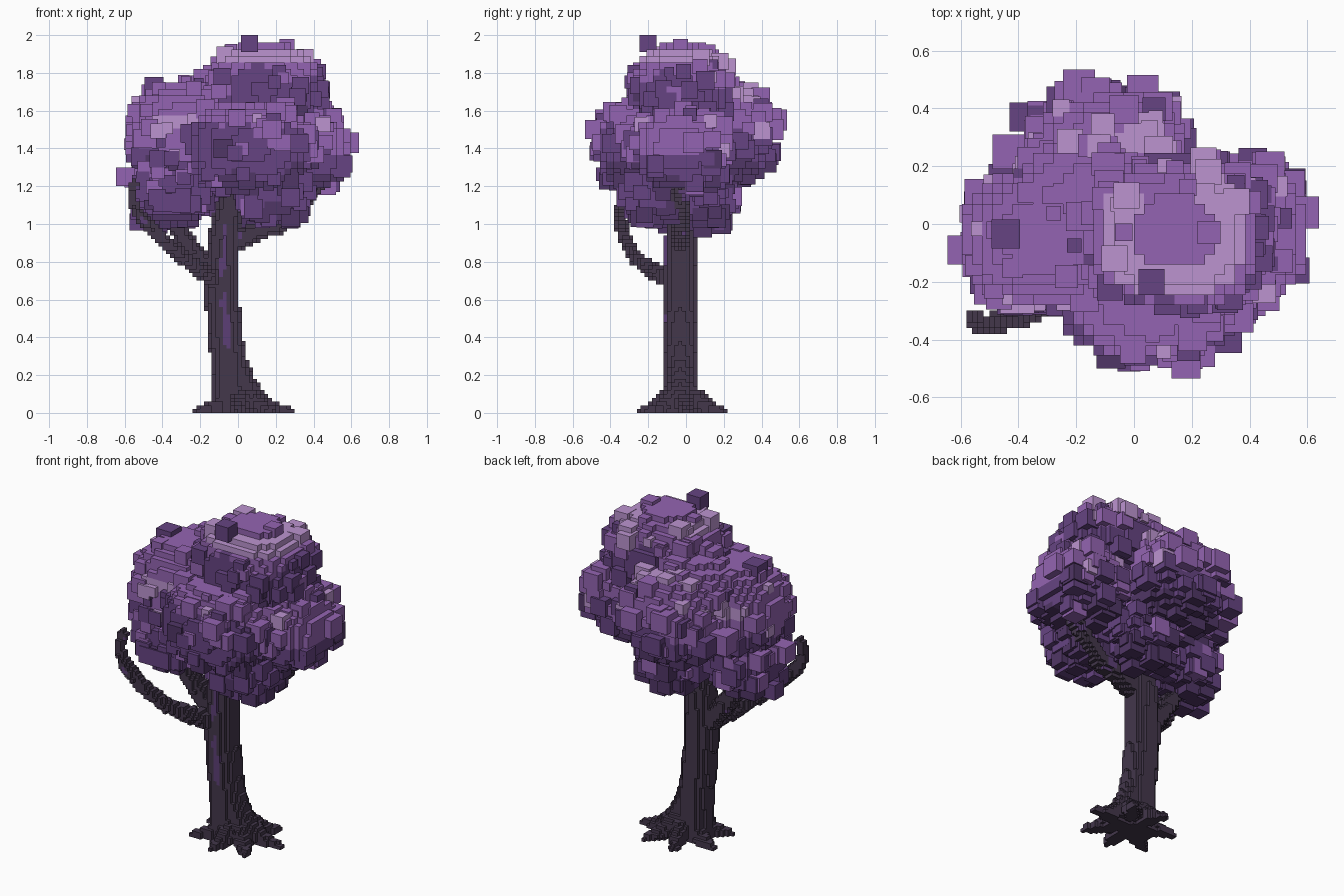
import bpy, math, random
from mathutils import Vector, noise

if "Cube" in bpy.data.objects:
    bpy.data.objects.remove(bpy.data.objects["Cube"])
rng = random.Random(11)


def material(name, hexcode):
    lin = []
    for i in (0, 2, 4):
        c = int(hexcode[i:i + 2], 16) / 255
        lin.append(c / 12.92 if c < 0.04 else ((c + 0.055) / 1.055) ** 2.4)
    m = bpy.data.materials.new(name)
    m.use_nodes = True
    m.diffuse_color = (*lin, 1)
    bsdf = m.node_tree.nodes["Principled BSDF"]
    bsdf.inputs["Base Color"].default_value = (*lin, 1)
    bsdf.inputs["Roughness"].default_value = 0.9
    return m


LEAVES = [material("shadow leaf purple", "503666"), material("deep leaf purple", "664482"),
          material("leaf purple", "9464b2"), material("pale leaf purple", "bc94d0")]
BARK = [material("dark bark", "43374b"), material("purple bark streak", "5c3f76")]

DIRS = [(1, 0, 0), (-1, 0, 0), (0, 1, 0), (0, -1, 0), (0, 0, 1), (0, 0, -1)]


def face_corners(d):
    """Unit cube corners of the side facing d, wound outward."""
    axis = [abs(c) for c in d].index(1)
    u, v = (axis + 1) % 3, (axis + 2) % 3
    loop = [(0, 0), (1, 0), (1, 1), (0, 1)]
    if d[axis] < 0:
        loop.reverse()
    out = []
    for a, b in loop:
        c = [0, 0, 0]
        c[axis], c[u], c[v] = (d[axis] + 1) // 2, a, b
        out.append(tuple(c))
    return out


SIDES = [(d, face_corners(d)) for d in DIRS]


def build(name, verts, faces, slots, mats):
    me = bpy.data.meshes.new(name)
    me.from_pydata(verts, [], faces)
    for m in mats:
        me.materials.append(m)
    me.polygons.foreach_set("material_index", slots)
    me.update()
    bpy.context.collection.objects.link(bpy.data.objects.new(name, me))


def voxel_object(name, cells, size, mats, colour):
    """Mesh the exposed sides of a set of grid cells."""
    index, verts, faces, slots = {}, [], [], []
    for cell in sorted(cells):
        for d, corners in SIDES:
            if tuple(cell[i] + d[i] for i in range(3)) in cells:
                continue
            f = []
            for c in corners:
                k = tuple(cell[i] + c[i] for i in range(3))
                if k not in index:
                    index[k] = len(verts)
                    verts.append([q * size for q in k])
                f.append(index[k])
            faces.append(f)
            slots.append(colour((Vector(cell) + Vector((.5, .5, .5))) * size, d))
    build(name, verts, faces, slots, mats)


def depth(p, centre, radii, power):
    """Below 1 inside a rounded lobe."""
    return sum(abs((p[i] - centre[i]) / radii[i]) ** power for i in range(3))


def fill_ball(cells, centre, radii, size, power=2):
    lo = [math.floor((centre[i] - radii[i]) / size) for i in range(3)]
    hi = [math.ceil((centre[i] + radii[i]) / size) for i in range(3)]
    for x in range(lo[0], hi[0] + 1):
        for y in range(lo[1], hi[1] + 1):
            for z in range(max(lo[2], 0), hi[2] + 1):
                if depth(((x + .5) * size, (y + .5) * size, (z + .5) * size),
                         centre, radii, power) <= 1:
                    cells.add((x, y, z))


def limb(path, size=0.02):
    """Voxels along a path of (x, y, z, radius)."""
    cells = set()
    for a, b in zip(path, path[1:]):
        n = max(2, int(math.dist(a[:3], b[:3]) / 0.012))
        for k in range(n + 1):
            p = [a[i] + (b[i] - a[i]) * k / n for i in range(4)]
            fill_ball(cells, p[:3], [p[3]] * 3, size)
    return cells


# Trunk, with a buttress on its left side
TRUNK = [(-.035, -.03, .0, .1), (-.045, -.03, .2, .093), (-.065, -.03, .4, .092),
         (-.085, -.03, .6, .09), (-.085, -.03, .75, .088), (-.075, -.03, .95, .08), (0, -.03, 1.3, .06)]


def trunk_x(z):
    for a, b in zip(TRUNK, TRUNK[1:]):
        if z <= b[2]:
            return a[0] + (b[0] - a[0]) * (z - a[2]) / (b[2] - a[2])
    return 0


def trunk_colour(p, d):
    streak = abs(p.x - trunk_x(p.z) - .01) < .018 and p.y < -.03 and .34 < p.z < 1.0
    return int(streak and d[2] == 0 and noise.noise(Vector((p.x * 30, 0, p.z * 5))) > -.25)


trunk = limb(TRUNK) | limb([(-.035, -.03, .33, .065), (.015, -.03, .18, .07), (.09, -.03, .05, .07)])
# Star of roots around the foot
for k in range(7):
    a = math.tau * k / 7 + .1
    reach = .27 + .02 * math.cos(a * 2)
    dx, dy = math.cos(a), math.sin(a)
    trunk |= limb([(.02 + dx * .06, -.02 + dy * .06, .08, .06),
                   (.02 + dx * .14, -.02 + dy * .14, .03, .045),
                   (.02 + dx * (reach - .03), -.02 + dy * (reach - .03), .01, .02)])
voxel_object("trunk", trunk, .02, BARK, trunk_colour)

# Branches
BRANCHES = {
    "hooked_branch": [(-.1, -.06, .69, .055), (-.19, -.17, .75, .045), (-.29, -.27, .82, .038),
                      (-.41, -.33, .93, .036), (-.51, -.345, 1.03, .033), (-.565, -.34, 1.12, .028),
                      (-.55, -.32, 1.21, .024)],
    "left_branch": [(-.1, -.03, .68, .06), (-.19, -.03, .79, .055), (-.3, -.05, .94, .05),
                    (-.36, -.08, 1.1, .045)],
    "right_branch": [(-.04, -.03, .9, .06), (.1, -.03, .96, .05), (.23, -.03, 1.0, .048),
                     (.33, -.03, 1.1, .045), (.45, -.03, 1.25, .04)],
}
for name, path in BRANCHES.items():
    voxel_object(name, limb(path), .02, BARK,
                 lambda p, d: int(d[2] == 0 and noise.noise(p * 9) > .42))

# Canopy lobes: centre, radii, height where the deep shade ends, pale band
NONE = (9, 9)
LOBES = [((.14, -.03, 1.70), (.31, .27, .26), 1.76, (1.86, 1.925)),
         ((-.29, -.04, 1.48), (.30, .25, .28), 1.36, (1.5, 1.58)),
         ((.37, -.03, 1.40), (.23, .25, .22), 1.38, (1.54, 1.61)),
         ((.06, -.23, 1.41), (.33, .25, .25), 1.51, NONE),
         ((-.09, .24, 1.48), (.27, .23, .25), 1.44, (1.65, 1.70)),
         ((-.14, .10, 1.63), (.26, .2, .15), 1.4, NONE),
         ((-.36, -.08, 1.18), (.20, .20, .19), 1.26, NONE),
         ((.20, -.18, 1.18), (.19, .15, .17), 1.3, NONE),
         ((.02, .10, 1.15), (.18, .15, .18), 1.3, NONE)]
POWER = 2.4


def leaf_slot(p):
    """Shade by height within the nearest lobe, with soft patches."""
    c, r, shade, band = min(LOBES, key=lambda l: depth(p, l[0], l[1], POWER))
    patch = noise.noise(Vector(p) * 5)
    if (p[2] - c[2]) / r[2] + .5 * patch < -.6 and p[2] < 1.4:
        return 0
    if p[2] + .12 * patch < shade:
        return 1
    if band[0] < p[2] < band[1] and noise.noise(Vector((p[0] * 3, p[1] * 3, c[0] * 9))) > -.1:
        return 3
    return 2


cells = set()
for c, r, _, _ in LOBES:
    fill_ball(cells, c, r, .035, POWER)
voxel_object("canopy", cells, .035, LEAVES, lambda p, d: leaf_slot(p))

# Leaf blocks scattered over the lobes, plus the outermost ones
blocks = [((.585, .04, 1.43), .11), ((-.595, -.09, 1.25), .10), ((.18, -.485, 1.5), .10),
          ((-.19, .48, 1.55), .11), ((.06, -.2, 1.955), .09), ((-.38, .37, 1.4), .10),
          ((.47, .2, 1.52), .10), ((-.53, -.08, 1.01), .09), ((.26, -.03, 1.94), .08),
          ((-.32, .3, 1.45), .12), ((-.43, .25, 1.4), .12), ((.24, .22, 1.83), .09),
          ((.03, .46, 1.5), .11), ((-.08, -.45, 1.4), .10)]
for c, r, _, _ in LOBES:
    for k in range(85):
        z = rng.uniform(-.95, .97)
        a = rng.uniform(0, math.tau)
        s = math.sqrt(1 - z * z)
        n = (s * math.cos(a), s * math.sin(a), z)
        g = sum(abs(q) ** POWER for q in n) ** (-1 / POWER)
        p = [c[i] + n[i] * r[i] * g * .98 for i in range(3)]
        size = rng.choice((.05, .06, .07, .08, .09, .10))
        hidden = any(depth(p, l[0], l[1], POWER) < .75 for l in LOBES if l[0] != c)
        reach = [abs(q) + size / 2 for q in p]
        if not hidden and reach[0] < .61 and reach[1] < .52 and reach[2] < 1.98:
            blocks.append((p, size))

verts, faces, slots = [], [], []
for p, size in blocks:
    slot = leaf_slot(p)
    if rng.random() < .3:
        slot = min(3, max(0, slot + rng.choice((-1, 1))))
    for d, corners in SIDES:
        faces.append(list(range(len(verts), len(verts) + 4)))
        verts += [[p[i] + (q[i] - .5) * size for i in range(3)] for q in corners]
        slots.append(slot)
build("leaf_blocks", verts, faces, slots, LEAVES)
